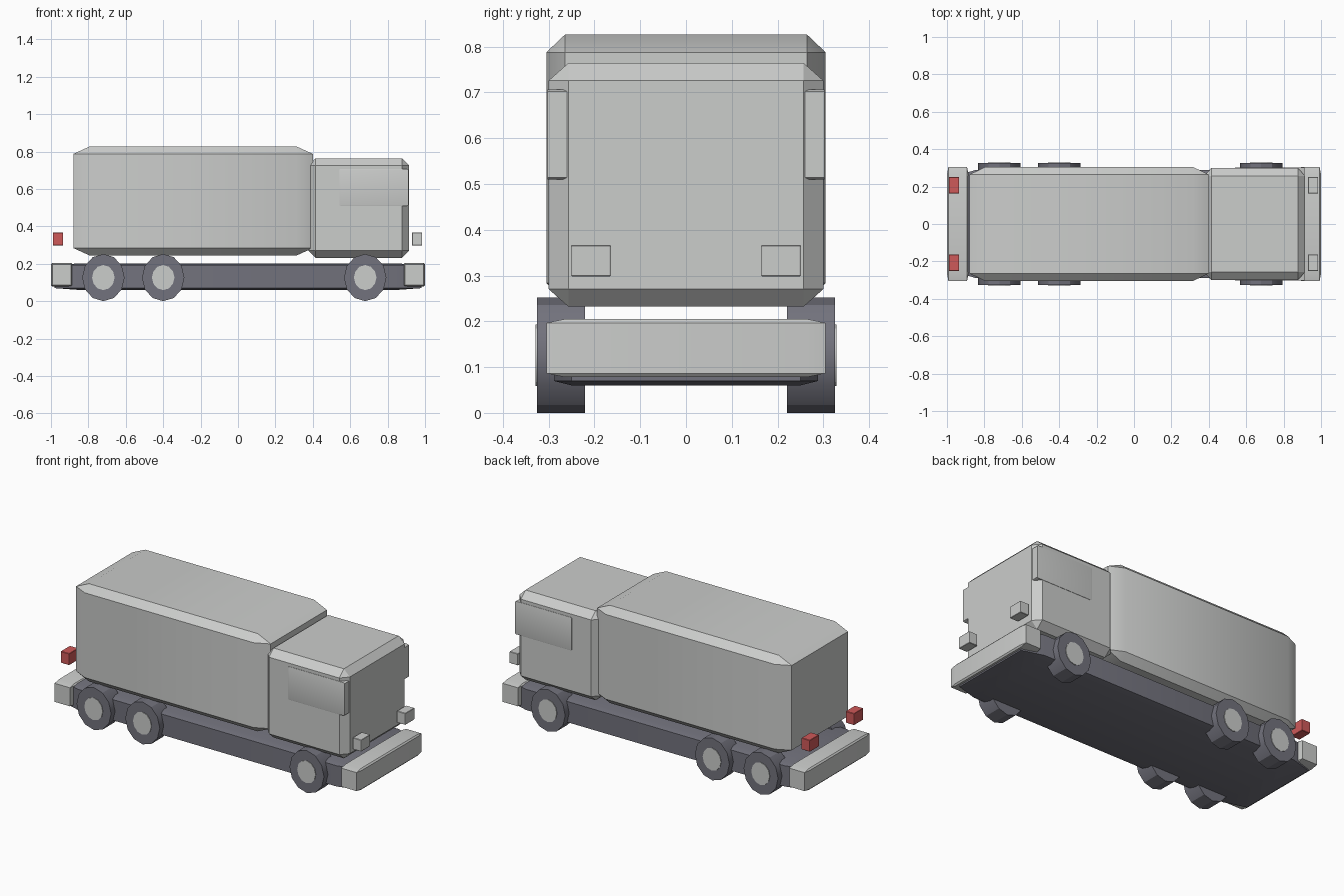
import bpy
import bmesh
import math
from mathutils import Matrix, Vector

if "Cube" in bpy.data.objects:
    bpy.data.objects.remove(bpy.data.objects["Cube"], do_unlink=True)


def make_material(name, colour):
    mat = bpy.data.materials.new(name)
    mat.use_nodes = True
    mat.diffuse_color = (*colour, 1)
    mat.node_tree.nodes["Principled BSDF"].inputs["Base Color"].default_value = (*colour, 1)
    return mat


LIGHT = make_material("light grey paint", (0.6, 0.61, 0.6))
DARK = make_material("dark grey rubber", (0.17, 0.17, 0.205))
RED = make_material("red lamp", (0.62, 0.10, 0.10))


def finish(name, bm, mat):
    bmesh.ops.recalc_face_normals(bm, faces=bm.faces)
    mesh = bpy.data.meshes.new(name)
    bm.to_mesh(mesh)
    bm.free()
    mesh.materials.append(mat)
    obj = bpy.data.objects.new(name, mesh)
    bpy.context.collection.objects.link(obj)
    bpy.ops.object.select_all(action="DESELECT")
    obj.select_set(True)
    bpy.context.view_layer.objects.active = obj
    bpy.ops.object.shade_smooth_by_angle(angle=math.radians(30))
    return obj


def box(name, x, y, z, mat, bevel=0.0665):
    """Chamfer a unit cube, then stretch it to the given ranges."""
    bm = bmesh.new()
    bmesh.ops.create_cube(bm, size=1)
    bmesh.ops.bevel(bm, geom=bm.edges[:], offset=bevel, segments=1,
                    affect="EDGES", profile=0.5)
    lo, hi = (Vector(c) for c in zip(x, y, z))
    bmesh.ops.scale(bm, vec=hi - lo, verts=bm.verts)
    bmesh.ops.translate(bm, vec=(lo + hi) / 2, verts=bm.verts)
    return finish(name, bm, mat)


def disc(name, x, y, z, radius, width, mat):
    """Twelve-sided cylinder lying along y, slightly narrow in x."""
    bm = bmesh.new()
    bmesh.ops.create_cone(bm, cap_ends=True, segments=12, radius1=radius,
                          radius2=radius, depth=width)
    bmesh.ops.rotate(bm, matrix=Matrix.Rotation(math.pi / 2, 3, "X"), verts=bm.verts)
    bmesh.ops.scale(bm, vec=(0.9, 1, 1), verts=bm.verts)
    bmesh.ops.translate(bm, vec=(x, y, z), verts=bm.verts)
    return finish(name, bm, mat)


# Body
box("cargo_box", (-0.88, 0.4), (-0.305, 0.305), (0.245, 0.826), LIGHT)
box("cab", (0.375, 0.915), (-0.3, 0.3), (0.232, 0.764), LIGHT, 0.072)
box("chassis", (-0.98, 0.98), (-0.288, 0.288), (0.06, 0.202), DARK)

# Bumpers
box("front_bumper", (0.885, 1), (-0.305, 0.305), (0.078, 0.205), LIGHT)
box("rear_bumper", (-1, -0.885), (-0.305, 0.305), (0.078, 0.205), LIGHT)

# Paired parts
for side, s in (("left", 1), ("right", -1)):
    def span(a, b):
        return tuple(sorted((s * a, s * b)))

    box(f"{side}_cab_window", (0.54, 0.912), span(0.25, 0.303), (0.51, 0.706), LIGHT, 0.02)
    box(f"{side}_headlamp", (0.93, 0.985), span(0.164, 0.251), (0.298, 0.367), LIGHT, 0.03)
    box(f"{side}_tail_lamp", (-0.99, -0.935), span(0.164, 0.251), (0.298, 0.367), RED, 0.03)
    for axle, x in (("front", 0.68), ("middle", -0.4), ("rear", -0.72)):
        disc(f"{side}_{axle}_tyre", x, s * 0.273, 0.126, 0.126, 0.105, DARK)
        disc(f"{side}_{axle}_hub", x, s * 0.3, 0.126, 0.067, 0.058, LIGHT)
